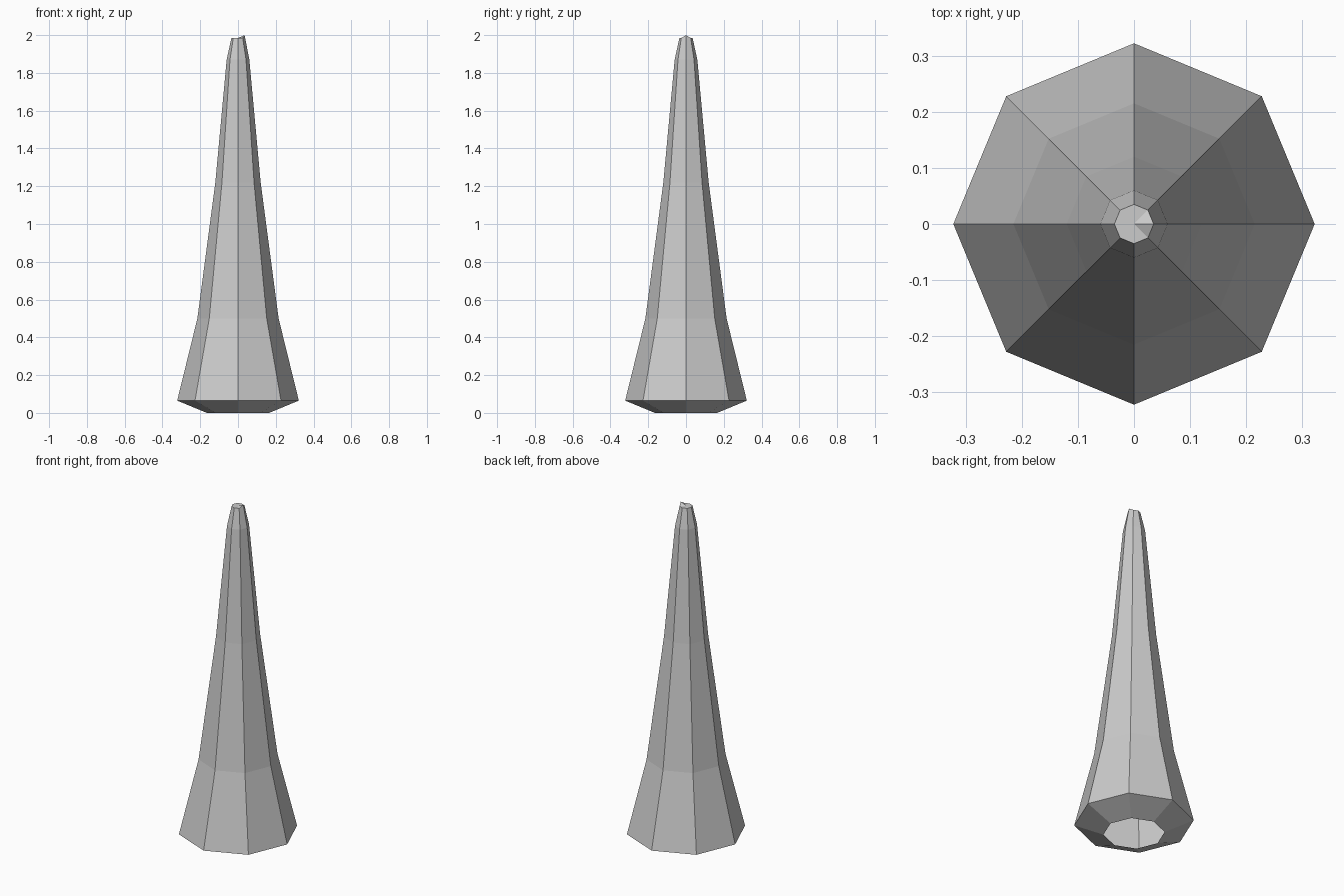
import bpy, bmesh, math

cube = bpy.data.objects.get("Cube")
if cube:
    bpy.data.objects.remove(cube, do_unlink=True)

SIDES = 8
# radius, height of each ring from the open bottom to the tip
PROFILE = [(0.165, 0.0), (0.322, 0.065), (0.215, 0.5),
           (0.12, 1.22), (0.06, 1.87), (0.035, 1.985)]

grey = bpy.data.materials.new("plain_grey")
grey.use_nodes = True
colour = (0.6, 0.6, 0.6, 1)
grey.diffuse_color = colour
grey.node_tree.nodes["Principled BSDF"].inputs["Base Color"].default_value = colour

bm = bmesh.new()

# Faceted hollow wall, open underneath
rings = []
for r, z in PROFILE:
    angles = [math.tau * i / SIDES for i in range(SIDES)]
    rings.append([bm.verts.new((r * math.cos(a), r * math.sin(a), z)) for a in angles])
for low, high in zip(rings, rings[1:]):
    for i in range(SIDES):
        j = (i + 1) % SIDES
        bm.faces.new((low[i], low[j], high[j], high[i]))

# Small fan cap, with one corner of the tip chipped upward
tip = rings[-1]
tip[0].co.z = 2.0
centre = bm.verts.new((0, 0, 1.985))
for i in range(SIDES):
    bm.faces.new((tip[i], tip[(i + 1) % SIDES], centre))

mesh = bpy.data.meshes.new("tapered_spire")
bm.to_mesh(mesh)
bm.free()
mesh.materials.append(grey)
spire = bpy.data.objects.new("tapered_spire", mesh)
bpy.context.collection.objects.link(spire)
